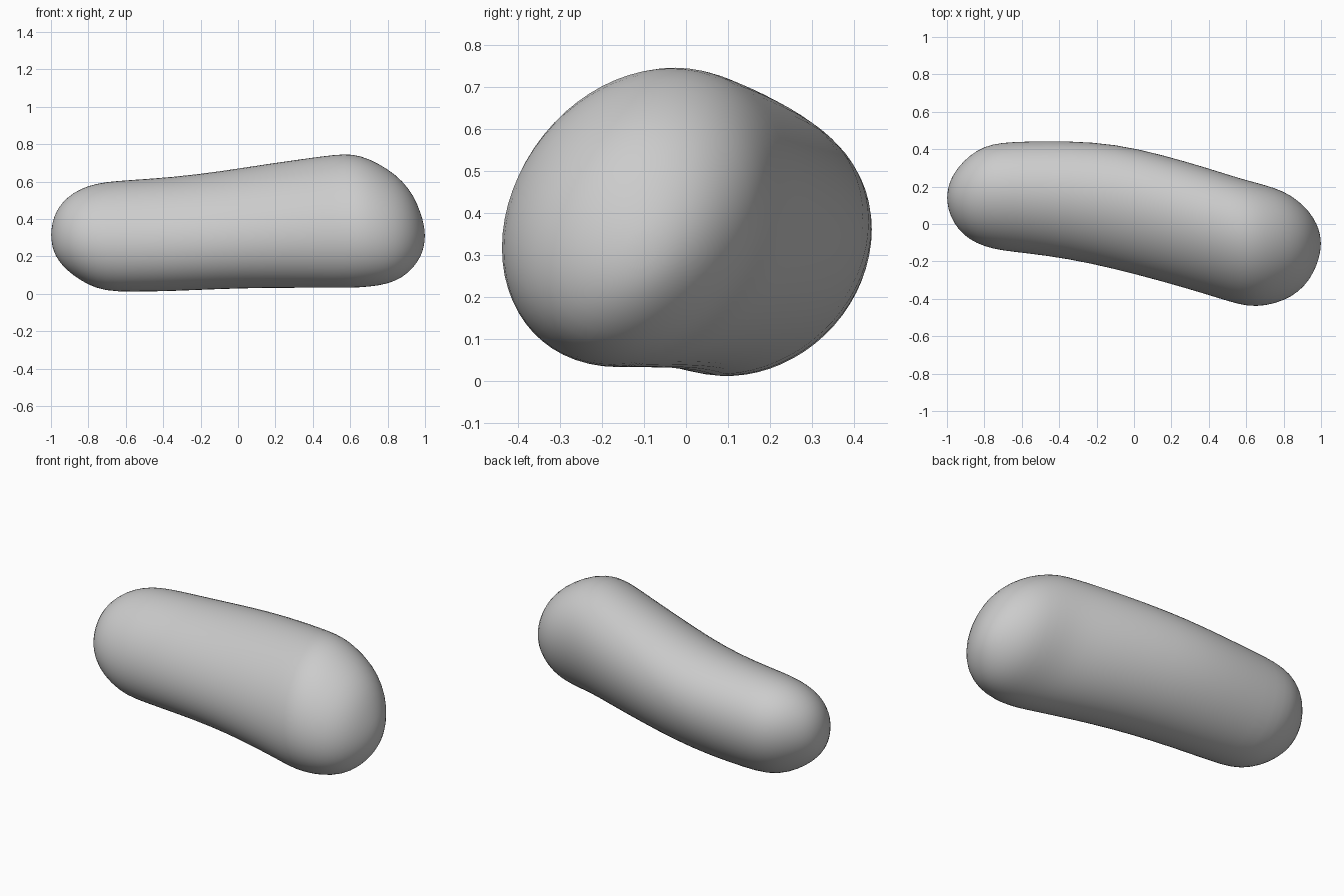
import bpy, bmesh, math

SIDES = 32
# cross-sections along the body: x, y min, y max, z min, z max
SECTIONS = [
    (-0.993, 0.08, 0.20, 0.25, 0.38),
    (-0.975, 0.03, 0.25, 0.20, 0.435),
    (-0.94, -0.03, 0.305, 0.15, 0.49),
    (-0.88, -0.085, 0.368, 0.095, 0.543),
    (-0.80, -0.122, 0.417, 0.045, 0.58),
    (-0.71, -0.143, 0.437, 0.013, 0.6),
    (-0.58, -0.157, 0.443, 0.008, 0.61),
    (-0.35, -0.187, 0.446, 0.012, 0.625),
    (-0.10, -0.242, 0.43, 0.024, 0.655),
    (0.15, -0.308, 0.372, 0.03, 0.695),
    (0.38, -0.375, 0.305, 0.03, 0.727),
    (0.52, -0.42, 0.26, 0.03, 0.746),
    (0.61, -0.442, 0.234, 0.03, 0.750),
    (0.70, -0.44, 0.21, 0.035, 0.725),
    (0.80, -0.412, 0.178, 0.05, 0.67),
    (0.88, -0.365, 0.125, 0.085, 0.605),
    (0.94, -0.298, 0.065, 0.14, 0.525),
    (0.978, -0.22, 0.0, 0.20, 0.43),
    (0.994, -0.16, -0.05, 0.25, 0.37),
]


def build_body():
    bm = bmesh.new()
    rings = []
    for x, y0, y1, z0, z1 in SECTIONS:
        cy, cz = (y0 + y1) / 2, (z0 + z1) / 2
        lean = 0.17 + 0.04 * x          # section leans towards the back
        ring = []
        for i in range(SIDES):
            t = 2 * math.pi * i / SIDES
            ring.append(bm.verts.new((x, cy + (y1 - y0) / 2 * math.cos(t),
                                      cz + (z1 - z0) / 2 * math.sin(t + lean))))
        rings.append(ring)
    # skin between neighbouring sections
    for a, b in zip(rings, rings[1:]):
        for i in range(SIDES):
            j = (i + 1) % SIDES
            bm.faces.new((a[i], a[j], b[j], b[i]))
    # rounded tips
    for ring, tip in ((rings[0], (-1, 0.14, 0.315)), (rings[-1], (1, -0.105, 0.31))):
        pole = bm.verts.new(tip)
        for i in range(SIDES):
            bm.faces.new((pole, ring[i], ring[(i + 1) % SIDES]))
    bmesh.ops.recalc_face_normals(bm, faces=bm.faces)
    for f in bm.faces:
        f.smooth = True
    mesh = bpy.data.meshes.new("rounded_body")
    bm.to_mesh(mesh)
    bm.free()
    obj = bpy.data.objects.new("rounded_body", mesh)
    bpy.context.collection.objects.link(obj)
    # soften the surface
    sub = obj.modifiers.new("smooth", 'SUBSURF')
    sub.levels = sub.render_levels = 1


build_body()
